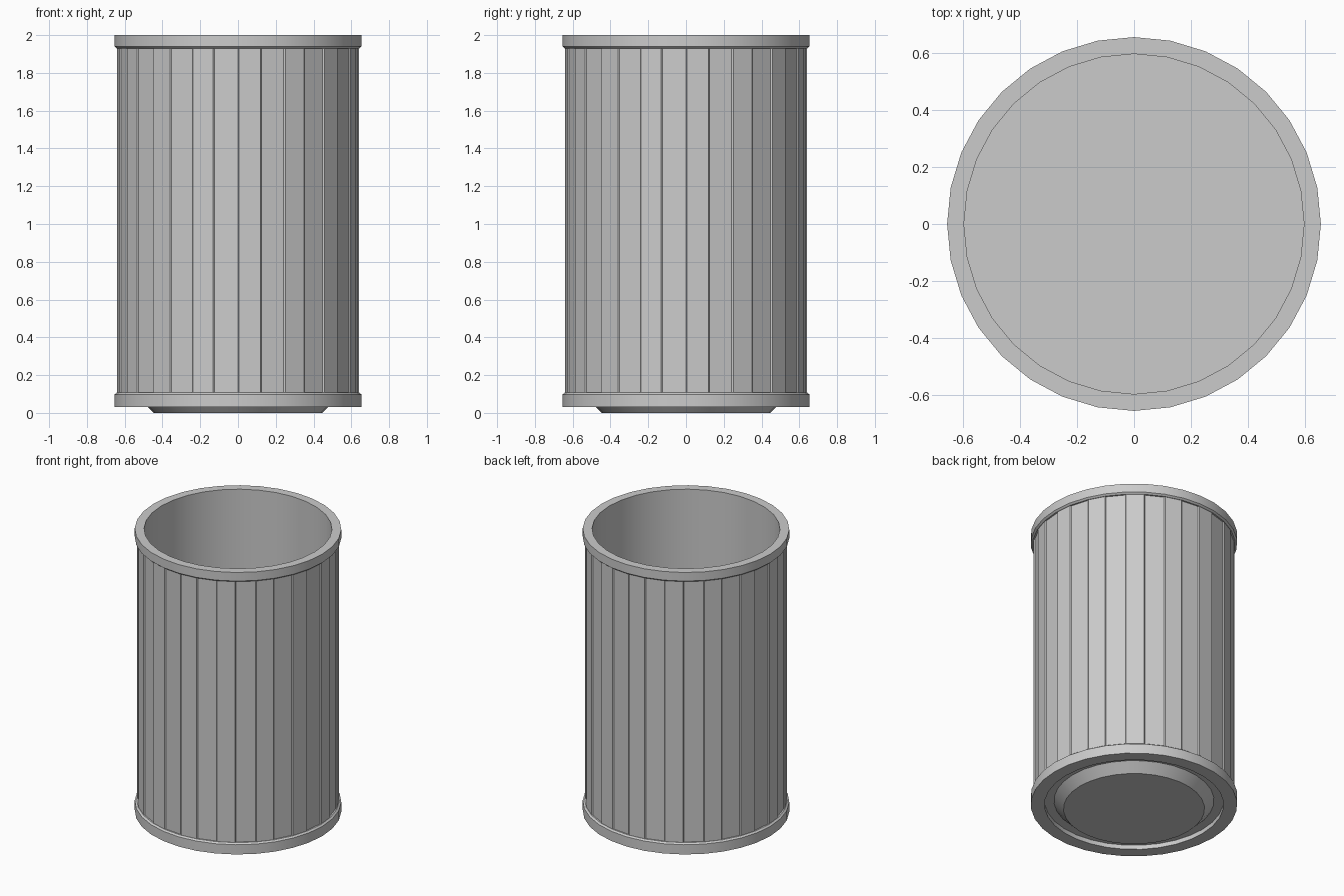
import bpy, bmesh
from math import sin, cos, pi, radians

if "Cube" in bpy.data.objects:
    bpy.data.objects.remove(bpy.data.objects["Cube"])

SIDES = 32
R_RIM, R_WALL, R_IN = 0.654, 0.632, 0.595

grey = bpy.data.materials.new("light grey")
grey.use_nodes = True
colour = (0.6, 0.6, 0.6, 1)
grey.diffuse_color = colour
grey.node_tree.nodes["Principled BSDF"].inputs["Base Color"].default_value = colour


def lathe(name, profile, smooth=True, detail=None):
    """Spin (radius, height) points around z; radius 0 becomes a flat cap."""
    bm = bmesh.new()
    rings = []
    for r, z in profile:
        if r == 0:
            rings.append(None)
            continue
        rings.append([bm.verts.new((r * cos(2 * pi * i / SIDES), r * sin(2 * pi * i / SIDES), z))
                      for i in range(SIDES)])
    for a, b in zip(rings, rings[1:]):
        if a is None:
            bm.faces.new(b[::-1])
        elif b is None:
            bm.faces.new(a)
        else:
            for i in range(SIDES):
                j = (i + 1) % SIDES
                bm.faces.new((a[i], a[j], b[j], b[i]))
    bm.normal_update()
    if detail:
        detail(bm)
    mesh = bpy.data.meshes.new(name)
    bm.to_mesh(mesh)
    bm.free()
    mesh.materials.append(grey)
    obj = bpy.data.objects.new(name, mesh)
    bpy.context.collection.objects.link(obj)
    if smooth:
        bpy.ops.object.select_all(action='DESELECT')
        obj.select_set(True)
        bpy.context.view_layer.objects.active = obj
        bpy.ops.object.shade_smooth_by_angle(angle=radians(30))


def raise_slats(bm):
    """Raise every second panel of the wall."""
    bmesh.ops.inset_individual(bm, faces=list(bm.faces)[::2], thickness=0.008, depth=0.008)


# Outer wall with alternating raised slats
lathe("slatted_wall", [(R_WALL, 0.1), (R_WALL, 1.935)], smooth=False, detail=raise_slats)

# Top rim, chamfered underneath
lathe("top_rim", [(R_WALL, 1.93), (0.642, 1.93), (R_RIM, 1.94), (R_RIM, 2), (R_IN, 2)])

# Inner lining and floor
lathe("inner_lining", [(R_IN, 2), (R_IN, 0.08), (0, 0.08)])

# Bottom rim, chamfered on top, with an open recess below
lathe("bottom_rim", [(0.567, 0.06), (0.567, 0.03), (R_RIM, 0.03), (R_RIM, 0.098),
                     (0.642, 0.107), (R_WALL, 0.107)])

# Tapered foot inside the recess
lathe("foot", [(0, 0), (0.447, 0), (0.507, 0.06), (0.567, 0.06)])
